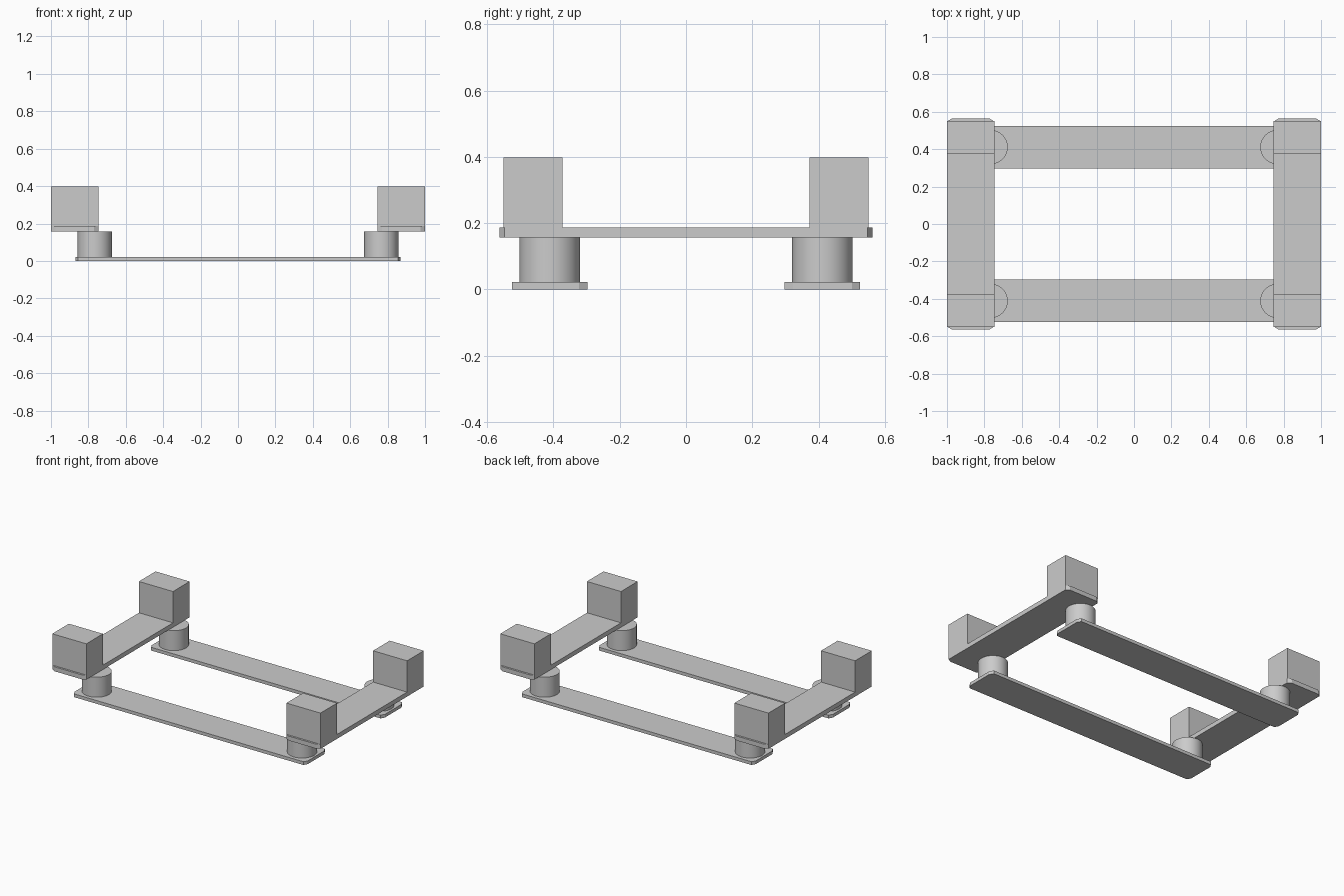
import bpy
import bmesh

if "Cube" in bpy.data.objects:
    bpy.data.objects.remove(bpy.data.objects["Cube"], do_unlink=True)

grey = bpy.data.materials.new("plain grey")
grey.use_nodes = True
colour = (0.6, 0.6, 0.6, 1)
grey.diffuse_color = colour
grey.node_tree.nodes["Principled BSDF"].inputs["Base Color"].default_value = colour


def finish(name, bm):
    bmesh.ops.recalc_face_normals(bm, faces=bm.faces[:])
    mesh = bpy.data.meshes.new(name)
    bm.to_mesh(mesh)
    bm.free()
    mesh.materials.append(grey)
    obj = bpy.data.objects.new(name, mesh)
    bpy.context.collection.objects.link(obj)
    return obj


def board(name, centre, half_length, half_width, z0, z1, along_x):
    """Flat board with clipped corners, running along x or y."""
    clip_l, clip_w = 0.015, 0.025
    outline = []
    for sl, sw in ((1, 1), (-1, 1), (-1, -1), (1, -1)):
        pair = [(sl * half_length, sw * (half_width - clip_w)),
                (sl * (half_length - clip_l), sw * half_width)]
        outline += pair if sl == sw else pair[::-1]
    bm = bmesh.new()
    verts = [bm.verts.new((centre[0] + (l if along_x else w),
                           centre[1] + (w if along_x else l), z0))
             for l, w in outline]
    face = bm.faces.new(verts)
    top = bmesh.ops.extrude_face_region(bm, geom=[face])["geom"]
    bmesh.ops.translate(bm, vec=(0, 0, z1 - z0),
                        verts=[v for v in top if isinstance(v, bmesh.types.BMVert)])
    return finish(name, bm)


def box(name, low, high):
    bm = bmesh.new()
    bmesh.ops.create_cube(bm, size=1)
    for v in bm.verts:
        v.co = [a if c < 0 else b for c, a, b in zip(v.co, low, high)]
    return finish(name, bm)


def post(name, x, y, radius, z0, z1):
    bpy.ops.mesh.primitive_cylinder_add(vertices=48, radius=radius, depth=z1 - z0,
                                        location=(x, y, (z0 + z1) / 2))
    obj = bpy.context.object
    obj.name = name
    obj.data.materials.append(grey)
    bpy.ops.object.shade_smooth_by_angle()


# Long bottom boards at the front and back
for side, sy in (("front", -1), ("back", 1)):
    board(f"{side}_bottom_board", (0, sy * 0.411), 0.87, 0.114, 0, 0.022, True)

# Top boards across the left and right ends
for side, sx in (("right", -1), ("left", 1)):
    board(f"{side}_top_board", (sx * 0.873, 0), 0.563, 0.127, 0.157, 0.187, False)
    # Round spacer and square block at each corner
    for end, sy in (("front", -1), ("back", 1)):
        post(f"{end}_{side}_post", sx * 0.766, sy * 0.411, 0.091, 0.022, 0.157)
        xs = sorted((sx * 0.746, sx))
        ys = sorted((sy * 0.373, sy * 0.55))
        box(f"{end}_{side}_block", (xs[0], ys[0], 0.187), (xs[1], ys[1], 0.398))
